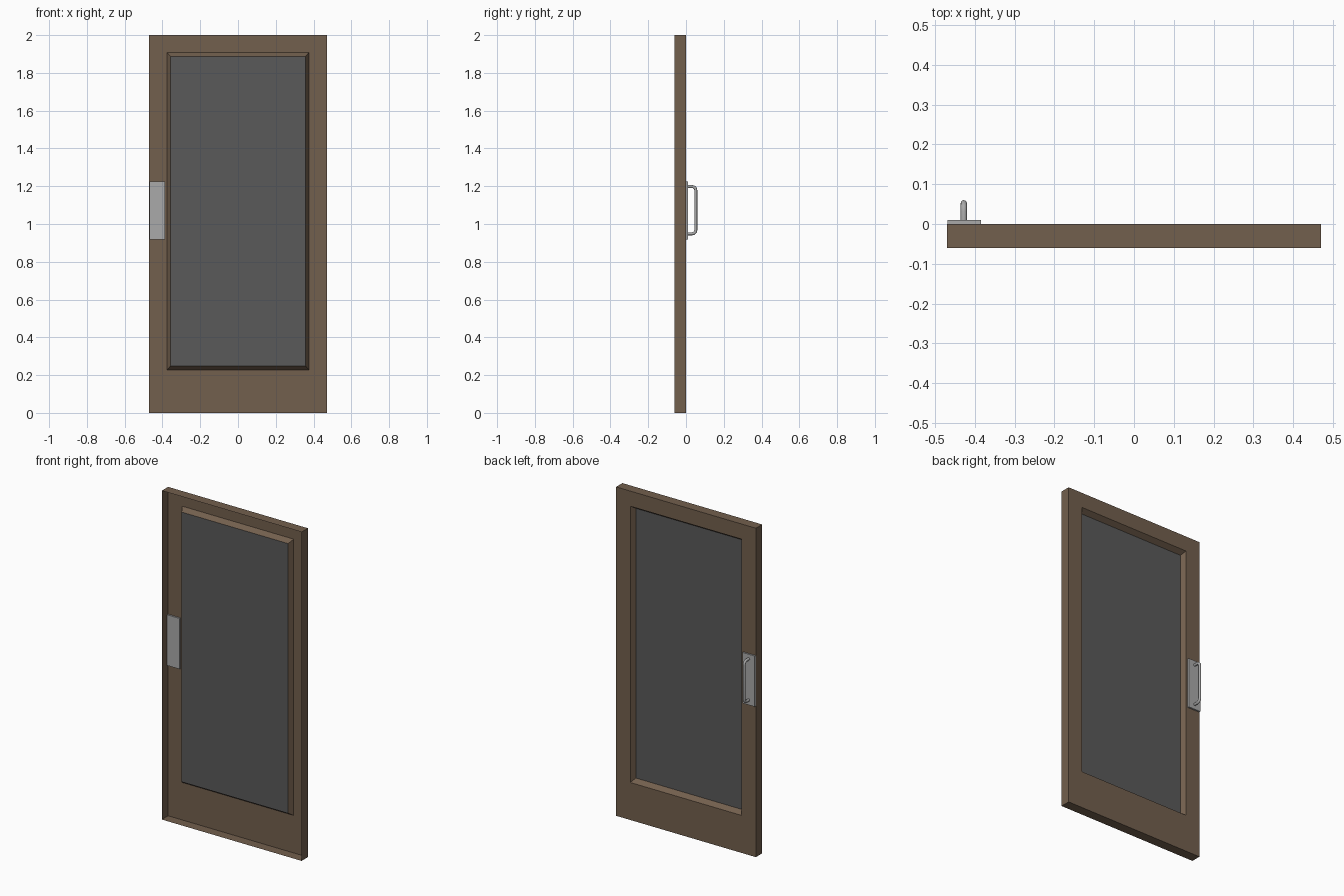
import bpy, bmesh, math

if "Cube" in bpy.data.objects:
    bpy.data.objects.remove(bpy.data.objects["Cube"])


def material(name, rgb):
    m = bpy.data.materials.new(name)
    m.diffuse_color = (*rgb, 1)
    m.use_nodes = True
    m.node_tree.nodes["Principled BSDF"].inputs["Base Color"].default_value = m.diffuse_color
    return m


wood = material("brown_wood", (0.17, 0.115, 0.075))
dark = material("dark_glass", (0.1, 0.1, 0.1))
metal = material("grey_metal", (0.4, 0.4, 0.4))


def mesh_object(name, bm, mat):
    me = bpy.data.meshes.new(name)
    bm.to_mesh(me)
    bm.free()
    me.materials.append(mat)
    ob = bpy.data.objects.new(name, me)
    bpy.context.collection.objects.link(ob)
    return ob


def ring(bm, w, y, z0, z1):
    corners = [(-w, z0), (w, z0), (w, z1), (-w, z1)]
    return [bm.verts.new((x, y, z)) for x, z in corners]


GLASS = (0.358, -0.03, 0.248, 1.888)

# Door frame: shell open at the front, with a sloped recess in the back face
bm = bmesh.new()
sections = [(0.47, -0.06, 0, 2), (0.47, 0, 0, 2), (0.375, 0, 0.228, 1.908), GLASS]
rings = [ring(bm, *s) for s in sections]
for a, b in zip(rings, rings[1:]):
    for i in range(4):
        j = (i + 1) % 4
        bm.faces.new((a[i], b[i], b[j], a[j]))
mesh_object("door_frame", bm, wood)

# Glass pane at the bottom of the recess
bm = bmesh.new()
bm.faces.new(ring(bm, *GLASS)[::-1])
mesh_object("glass_pane", bm, dark)

# Handle plate, passing through the back panel
bm = bmesh.new()
bmesh.ops.create_cube(bm, size=1)
bmesh.ops.scale(bm, vec=(0.084, 0.02, 0.308), verts=bm.verts)
bmesh.ops.translate(bm, vec=(-0.4275, 0, 1.072), verts=bm.verts)
mesh_object("handle_plate", bm, metal)

# Pull handle: round bar with rounded corners
HX, HY, ZC, HALF, R = -0.428, 0.052, 1.073, 0.125, 0.02
path = [(0.005, -HALF)]
for side in (-1, 1):
    arc = []
    for k in range(6):
        t = math.radians(90 * k / 5)
        arc.append((HY - R + R * math.sin(t), side * (HALF - R + R * math.cos(t))))
    path += arc if side < 0 else arc[::-1]
path.append((0.005, HALF))

cu = bpy.data.curves.new("pull_handle", 'CURVE')
cu.dimensions = '3D'
cu.bevel_depth = 0.008
cu.bevel_resolution = 4
cu.use_fill_caps = True
sp = cu.splines.new('POLY')
sp.points.add(len(path) - 1)
for p, (y, z) in zip(sp.points, path):
    p.co = (HX, y, ZC + z, 1)
sp.use_smooth = True
cu.materials.append(metal)
bpy.context.collection.objects.link(bpy.data.objects.new("pull_handle", cu))
